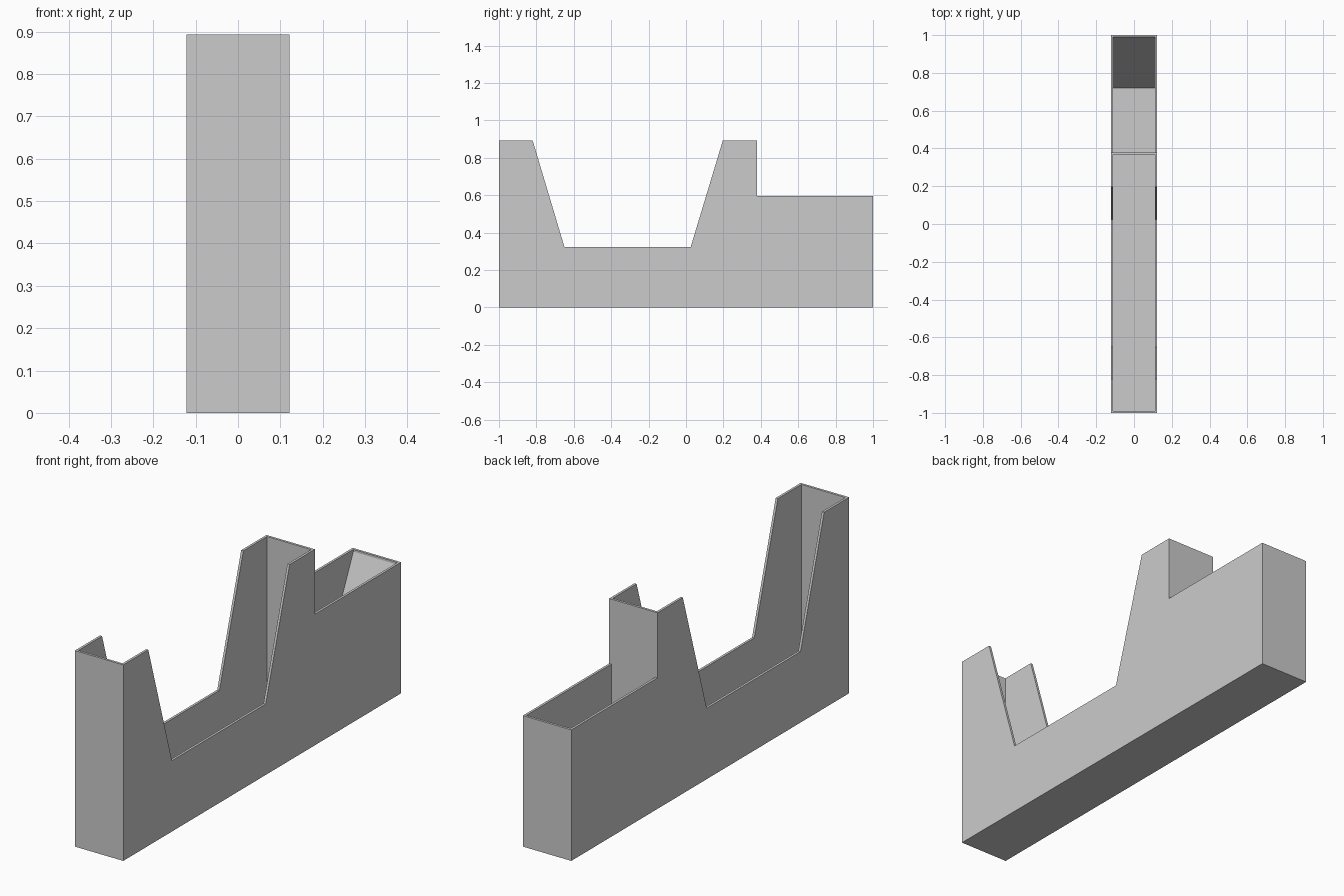
import bpy
import bmesh

if "Cube" in bpy.data.objects:
    bpy.data.objects.remove(bpy.data.objects["Cube"], do_unlink=True)

HALF, WALL = 0.122, 0.011
TOP, REAR, LOW, FLOOR = 0.893, 0.597, 0.323, 0.011
DIVIDER = 0.379

# One flat grey for the whole tray
grey = bpy.data.materials.new("light grey")
grey.use_nodes = True
colour = (0.6, 0.6, 0.6, 1)
grey.diffuse_color = colour
grey.node_tree.nodes["Principled BSDF"].inputs["Base Color"].default_value = colour


def extrude_profile(name, profile, half):
    """Solid from a (y, z) side profile, extruded symmetrically along x."""
    bm = bmesh.new()
    face = bm.faces.new([bm.verts.new((-half, y, z)) for y, z in profile])
    moved = bmesh.ops.extrude_face_region(bm, geom=[face])["geom"]
    verts = [g for g in moved if isinstance(g, bmesh.types.BMVert)]
    bmesh.ops.translate(bm, verts=verts, vec=(2 * half, 0, 0))
    bmesh.ops.recalc_face_normals(bm, faces=bm.faces)
    mesh = bpy.data.meshes.new(name)
    bm.to_mesh(mesh)
    bm.free()
    mesh.materials.append(grey)
    obj = bpy.data.objects.new(name, mesh)
    bpy.context.collection.objects.link(obj)
    return obj


# Outer silhouette: front tower, low opening, rear tower, stepped-down bin
tray = extrude_profile("open_tray", [
    (-1, 0), (1, 0), (1, REAR), (DIVIDER, REAR), (DIVIDER, TOP),
    (0.197, TOP), (0.025, LOW), (-0.65, LOW), (-0.82, TOP), (-1, TOP)], HALF)

# Hollow of the main compartment
main = extrude_profile("main_hollow", [
    (-1 + WALL, FLOOR), (DIVIDER - WALL, FLOOR),
    (DIVIDER - WALL, 1), (-1 + WALL, 1)], HALF - WALL)

# Hollow of the rear compartment, with a steep ramp at its back
rear = extrude_profile("rear_hollow", [
    (DIVIDER, FLOOR), (0.72, FLOOR), (1 - WALL, REAR - 0.01),
    (1 - WALL, 0.7), (DIVIDER, 0.7)], HALF - WALL)

# Cut both hollows, then discard the cutters
bpy.context.view_layer.objects.active = tray
for cutter in (main, rear):
    cutter.hide_render = True
    cut = tray.modifiers.new(cutter.name, "BOOLEAN")
    cut.operation = "DIFFERENCE"
    cut.solver = "EXACT"
    cut.object = cutter
    bpy.ops.object.modifier_apply(modifier=cut.name)
    bpy.data.objects.remove(cutter, do_unlink=True)
